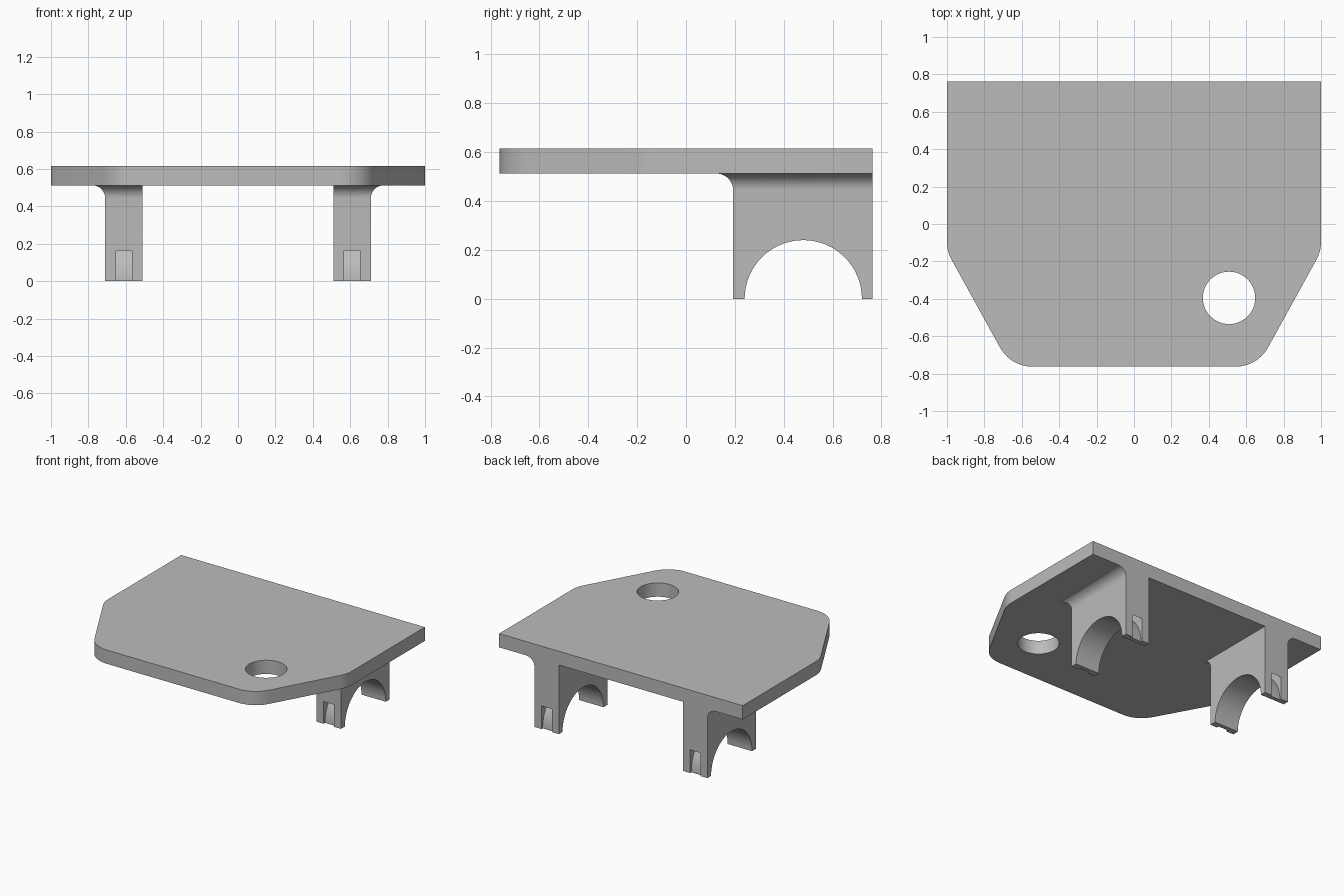
import bpy, bmesh
from math import sin, cos, pi, radians
from mathutils import Vector

if "Cube" in bpy.data.objects:
    bpy.data.objects.remove(bpy.data.objects["Cube"], do_unlink=True)

PLATE_BOTTOM, PLATE_TOP = 0.513, 0.615
BACK = 0.763
LEG_IN, LEG_OUT, LEG_FRONT = 0.51, 0.71, 0.193
FILLET = 0.07
ARCH_Y, ARCH_R = 0.48, 0.24

grey = bpy.data.materials.new("grey plastic")
grey.use_nodes = True
colour = (0.5, 0.5, 0.5, 1)
grey.diffuse_color = colour
grey.node_tree.nodes["Principled BSDF"].inputs["Base Color"].default_value = colour


def finish(name, bm):
    bmesh.ops.recalc_face_normals(bm, faces=bm.faces)
    mesh = bpy.data.meshes.new(name)
    bm.to_mesh(mesh)
    bm.free()
    mesh.materials.append(grey)
    obj = bpy.data.objects.new(name, mesh)
    bpy.context.collection.objects.link(obj)
    return obj


def prism(name, points, offset):
    """Extrude a flat outline by an offset vector."""
    bm = bmesh.new()
    face = bm.faces.new([bm.verts.new(p) for p in points])
    moved = bmesh.ops.extrude_face_region(bm, geom=[face], use_keep_orig=True)["geom"]
    bmesh.ops.translate(bm, vec=offset, verts=[v for v in moved if isinstance(v, bmesh.types.BMVert)])
    return finish(name, bm)


def arc(cx, cy, r, start, end, n):
    angles = [radians(start + (end - start) * i / n) for i in range(n + 1)]
    return [(cx + r * cos(a), cy + r * sin(a)) for a in angles]


def rounded(corner, before, after, r, n=10):
    """Points of an arc that rounds a corner between two neighbours."""
    c, b, a = Vector(corner), Vector(before), Vector(after)
    d1, d2 = (b - c).normalized(), (a - c).normalized()
    half = d1.angle(d2) / 2
    centre = c + (d1 + d2).normalized() * r / sin(half)
    start = c + d1 * r * cos(half) / sin(half) - centre
    end = c + d2 * r * cos(half) / sin(half) - centre
    total = start.angle(end)
    return [centre + (start * sin((1 - i / n) * total) + end * sin(i / n * total)) / sin(total)
            for i in range(n + 1)]


def cut(obj, cutter):
    mod = obj.modifiers.new("cut", "BOOLEAN")
    mod.operation = "DIFFERENCE"
    mod.solver = "EXACT"
    mod.object = cutter
    bpy.context.view_layer.objects.active = obj
    bpy.ops.object.modifier_apply(modifier=mod.name)
    bpy.data.objects.remove(cutter, do_unlink=True)


def smooth(obj):
    bpy.ops.object.select_all(action="DESELECT")
    obj.select_set(True)
    bpy.context.view_layer.objects.active = obj
    bpy.ops.object.shade_smooth_by_angle(angle=radians(25))


# Top plate with tapered, rounded front and a round hole
back, side, front = (1, BACK), (1, -0.146), (0.66, -BACK)
right_half = [Vector(back)] + rounded(side, back, front, 0.2) + rounded(front, side, (-0.66, -BACK), 0.2)
outline = right_half + [Vector((-p.x, p.y)) for p in reversed(right_half)]
plate = prism("top_plate", [(p.x, p.y, PLATE_BOTTOM) for p in outline], (0, 0, PLATE_TOP - PLATE_BOTTOM))
hole = prism("hole_cutter", [(x, y, 0.4) for x, y in arc(0.508, -0.395, 0.14, 0, 360, 64)[:-1]], (0, 0, 0.4))
cut(plate, hole)
smooth(plate)


def leg(name, s):
    # Column flaring into the plate on its outer and front sides
    levels = [(0, 0)]
    for i in range(11):
        t = i / 10 * pi / 2
        levels.append((PLATE_BOTTOM - FILLET + FILLET * sin(t), FILLET * (1 - cos(t))))
    bm = bmesh.new()
    rings = [[bm.verts.new(p) for p in (
        (s * LEG_IN, LEG_FRONT - f, z), (s * (LEG_OUT + f), LEG_FRONT - f, z),
        (s * (LEG_OUT + f), BACK, z), (s * LEG_IN, BACK, z))] for z, f in levels]
    for low, high in zip(rings, rings[1:]):
        for i in range(4):
            j = (i + 1) % 4
            bm.faces.new((low[i], low[j], high[j], high[i]))
    bm.faces.new(rings[0])
    bm.faces.new(rings[-1])
    obj = finish(name, bm)

    # Round arch through the leg
    circle = arc(ARCH_Y, 0, ARCH_R, 0, 360, 64)[:-1]
    cut(obj, prism("arch_cutter", [(s * 0.4, y, z) for y, z in circle], (s * 0.5, 0, 0)))

    # Curved strap channel around the arch
    ring = arc(ARCH_Y, 0, 0.331, -15, 195, 48) + arc(ARCH_Y, 0, 0.27, 195, -15, 48)
    cut(obj, prism("channel_cutter", [(s * 0.568, y, z) for y, z in ring], (s * 0.084, 0, 0)))
    smooth(obj)


leg("left_leg", 1)
leg("right_leg", -1)
